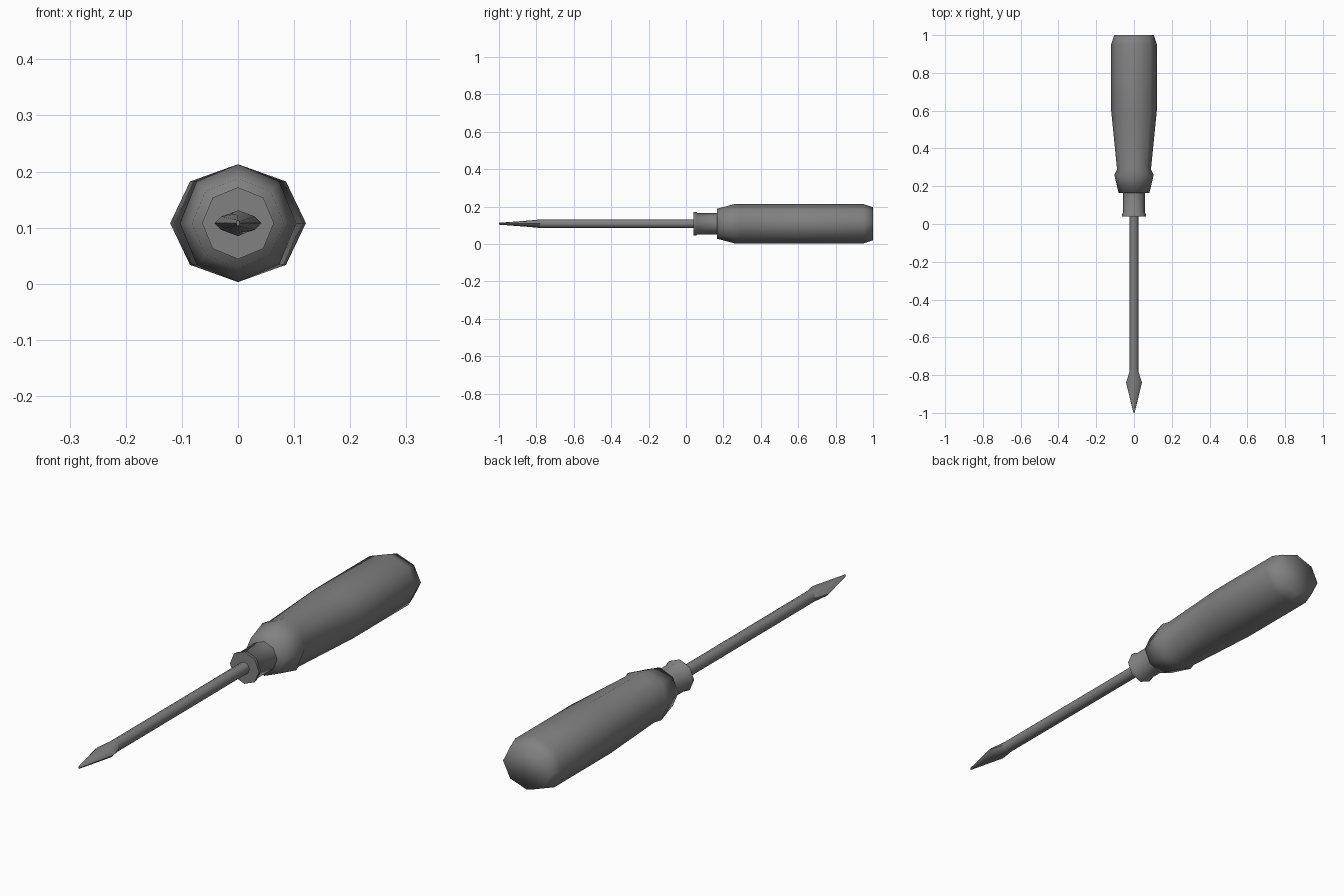
import bpy
import bmesh
from math import sin, cos, pi, radians

cube = bpy.data.objects.get("Cube")
if cube:
    bpy.data.objects.remove(cube, do_unlink=True)

AXIS_Z = 0.108
SIDES = 8

grey = bpy.data.materials.new("mid grey")
grey.use_nodes = True
colour = (0.22, 0.22, 0.22, 1)
grey.diffuse_color = colour
grey.node_tree.nodes["Principled BSDF"].inputs["Base Color"].default_value = colour


def loft(name, sections, smooth_angle):
    """Octagonal body along y; each section is (y, half width, half height)."""
    bm = bmesh.new()
    rings = []
    for y, rx, rz in sections:
        angles = [2 * pi * i / SIDES for i in range(SIDES)]
        rings.append([bm.verts.new((rx * cos(a), y, AXIS_Z + rz * sin(a))) for a in angles])
    for a, b in zip(rings, rings[1:]):
        for i in range(SIDES):
            j = (i + 1) % SIDES
            bm.faces.new((a[i], a[j], b[j], b[i]))
    bm.faces.new(rings[0])
    bm.faces.new(rings[-1])
    bmesh.ops.recalc_face_normals(bm, faces=bm.faces)
    mesh = bpy.data.meshes.new(name)
    bm.to_mesh(mesh)
    bm.free()
    mesh.materials.append(grey)
    obj = bpy.data.objects.new(name, mesh)
    bpy.context.collection.objects.link(obj)
    bpy.ops.object.select_all(action='DESELECT')
    obj.select_set(True)
    bpy.context.view_layer.objects.active = obj
    bpy.ops.object.shade_smooth_by_angle(angle=radians(smooth_angle))
    return obj


# Grip with a flared collar at the front and a rounded butt
loft("handle", [
    (0.165, 0.082, 0.08),
    (0.26, 0.104, 0.105),
    (0.29, 0.09, 0.105),
    (0.60, 0.121, 0.105),
    (0.95, 0.121, 0.105),
    (1.0, 0.105, 0.088),
], 100)

# Metal collar with a small front flange
loft("ferrule", [
    (0.04, 0.064, 0.064),
    (0.055, 0.062, 0.062),
    (0.06, 0.057, 0.057),
    (0.18, 0.057, 0.057),
], 60)

# Round shaft
loft("shaft", [(-0.78, 0.023, 0.023), (0.06, 0.023, 0.023)], 60)

# Flattened blade tip
loft("blade", [
    (-1.0, 0.003, 0.005),
    (-0.84, 0.042, 0.017),
    (-0.78, 0.023, 0.023),
], 60)
